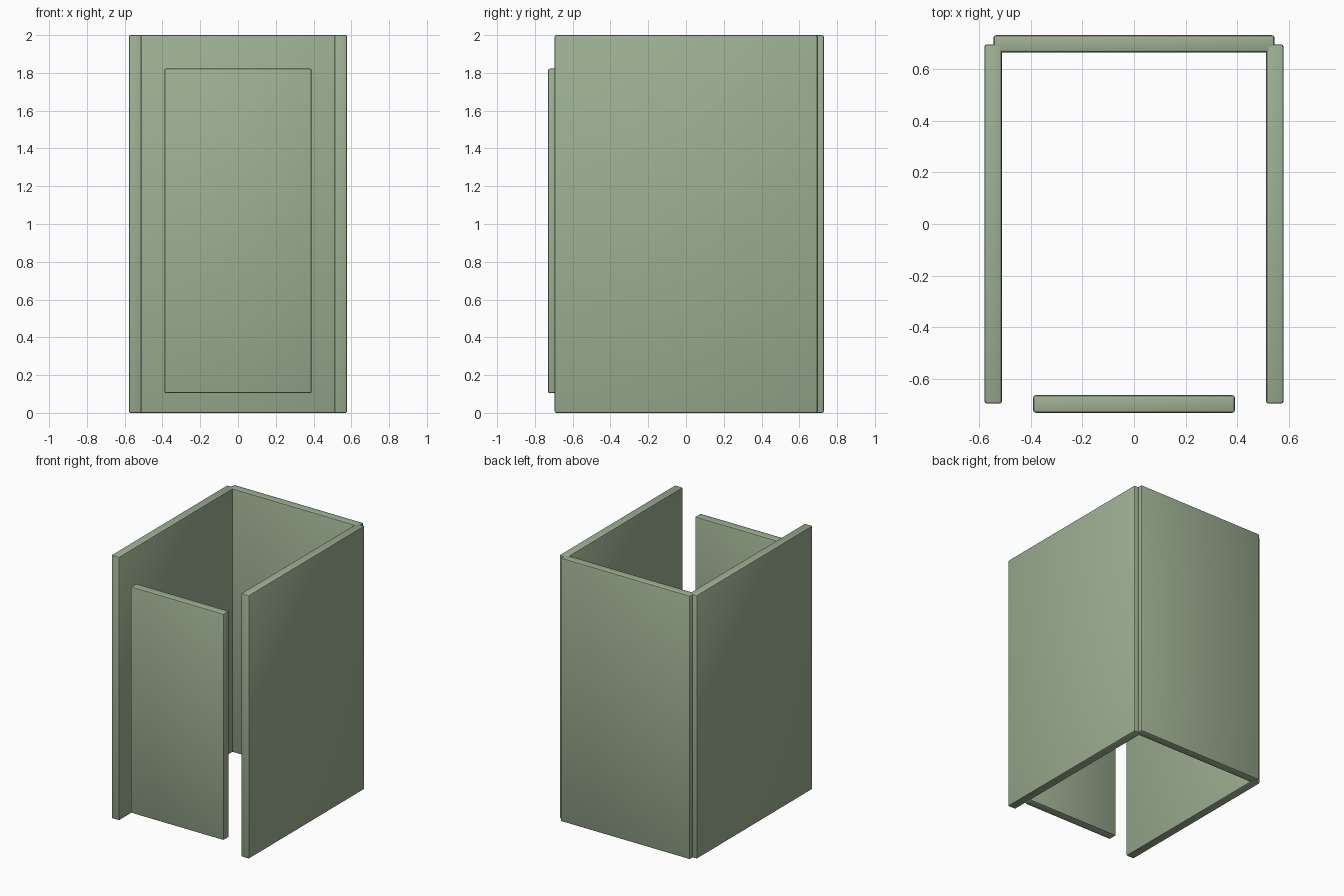
import bpy

if "Cube" in bpy.data.objects:
    bpy.data.objects.remove(bpy.data.objects["Cube"])

sage = bpy.data.materials.new("sage_green")
sage.diffuse_color = (0.34, 0.43, 0.29, 1.0)
sage.use_nodes = True
sage.node_tree.nodes["Principled BSDF"].inputs["Base Color"].default_value = sage.diffuse_color


def panel(name, x, y, z):
    """Rounded-edge board spanning the given (min, max) ranges."""
    spans = (x, y, z)
    bpy.ops.mesh.primitive_cube_add(size=1, location=[(a + b) / 2 for a, b in spans])
    ob = bpy.context.object
    ob.name = name
    ob.scale = [b - a for a, b in spans]
    bpy.ops.object.transform_apply(location=False, rotation=False, scale=True)
    bevel = ob.modifiers.new("rounded_edges", "BEVEL")
    bevel.width = 0.009
    bevel.segments = 2
    bpy.ops.object.modifier_apply(modifier=bevel.name)
    bpy.ops.object.shade_smooth_by_angle()
    ob.data.materials.append(sage)
    return ob


# Full-height side walls
panel("left_wall", (-0.578, -0.511), (-0.695, 0.695), (0, 2))
panel("right_wall", (0.511, 0.578), (-0.695, 0.695), (0, 2))

# Back wall, let into the rear corners
panel("back_wall", (-0.543, 0.543), (0.664, 0.73), (0, 2))

# Front door, free of floor and walls
panel("door", (-0.39, 0.39), (-0.73, -0.662), (0.104, 1.822))
